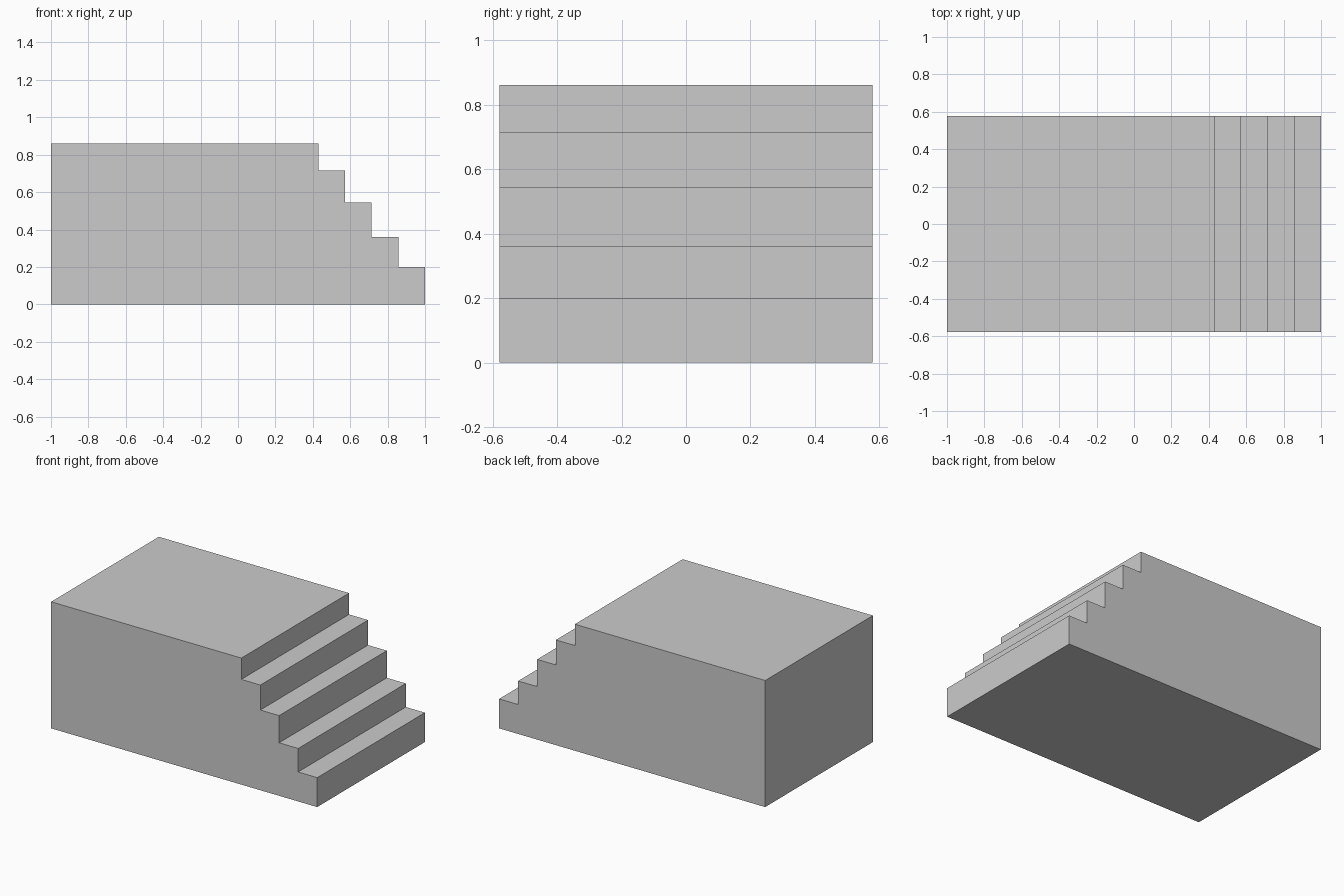
import bpy, bmesh

if "Cube" in bpy.data.objects:
    bpy.data.objects.remove(bpy.data.objects["Cube"])

HALF_DEPTH = 0.578
# Each tread: outer edge x and height z, from the top platform down
TREADS = [(0.43, 0.86), (0.573, 0.715), (0.714, 0.545), (0.857, 0.36), (1.0, 0.2)]

# Side profile of the platform with its steps
profile = [(-1.0, 0.0), (-1.0, TREADS[0][1])]
for i, (x, z) in enumerate(TREADS):
    next_z = TREADS[i + 1][1] if i + 1 < len(TREADS) else 0.0
    profile += [(x, z), (x, next_z)]

# Extrude the profile from front to back
bm = bmesh.new()
face = bm.faces.new([bm.verts.new((x, -HALF_DEPTH, z)) for x, z in profile])
ext = bmesh.ops.extrude_face_region(bm, geom=[face], use_keep_orig=True)
moved = [g for g in ext["geom"] if isinstance(g, bmesh.types.BMVert)]
bmesh.ops.translate(bm, verts=moved, vec=(0, 2 * HALF_DEPTH, 0))
bmesh.ops.recalc_face_normals(bm, faces=bm.faces[:])

mesh = bpy.data.meshes.new("stepped_platform")
bm.to_mesh(mesh)
bm.free()
bpy.context.collection.objects.link(bpy.data.objects.new("stepped_platform", mesh))
